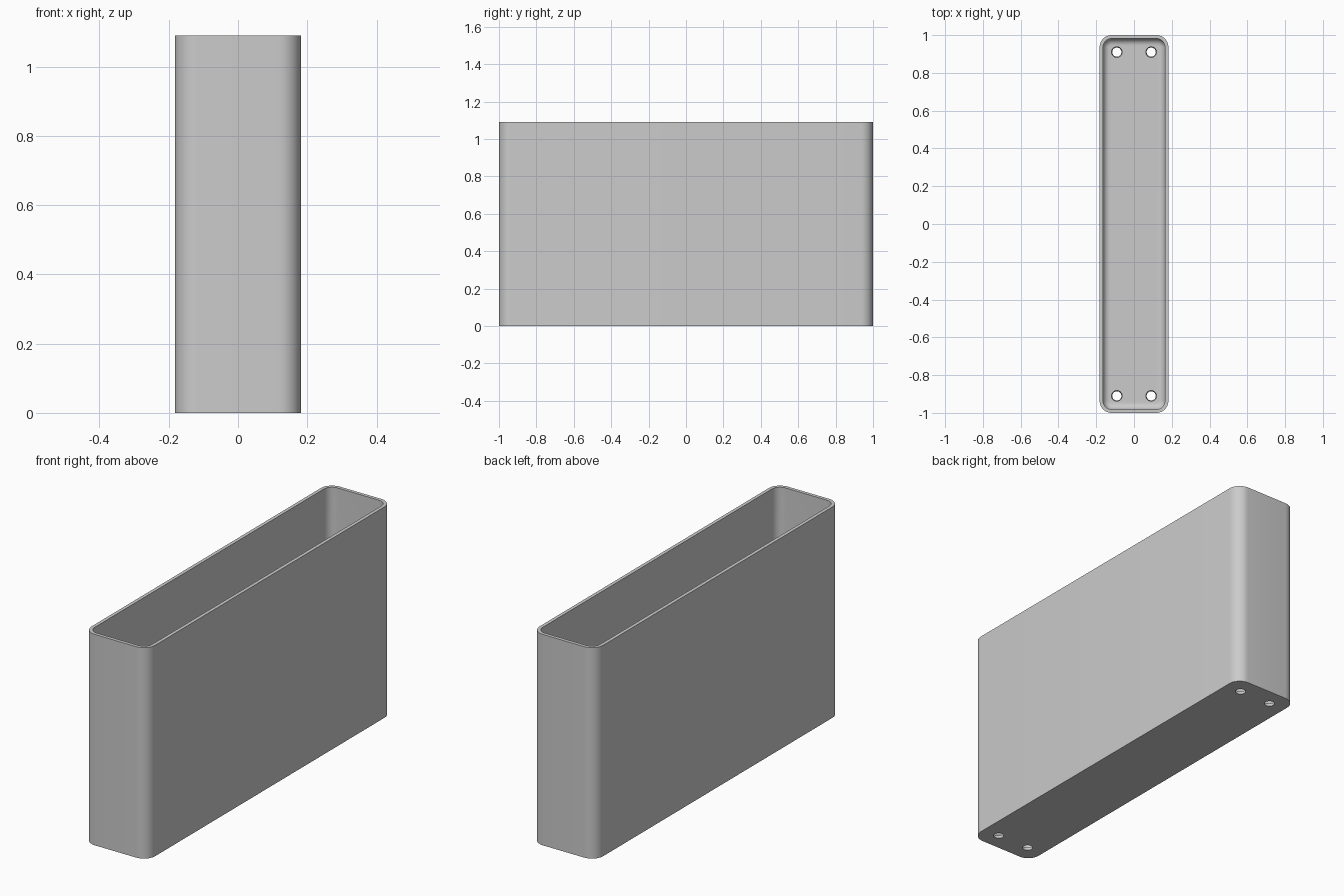
import bpy
import bmesh
from math import sin, cos, pi

if "Cube" in bpy.data.objects:
    bpy.data.objects.remove(bpy.data.objects["Cube"])

HALF_X, HALF_Y, HEIGHT = 0.182, 1.0, 1.09
RADIUS, WALL, FLOOR, FILLET = 0.064, 0.018, 0.018, 0.036
STEPS = 10

grey = bpy.data.materials.new("light grey")
grey.use_nodes = True
colour = (0.6, 0.6, 0.6, 1)
grey.diffuse_color = colour
grey.node_tree.nodes["Principled BSDF"].inputs["Base Color"].default_value = colour


def ring(bm, inset, z):
    """Rounded rectangle of vertices, shrunk by inset."""
    r = max(RADIUS - inset, 0.004)
    cx, cy = HALF_X - inset - r, HALF_Y - inset - r
    verts = []
    for i, (sx, sy) in enumerate(((1, 1), (-1, 1), (-1, -1), (1, -1))):
        for k in range(STEPS + 1):
            a = (i + k / STEPS) * pi / 2
            verts.append(bm.verts.new((sx * cx + r * cos(a), sy * cy + r * sin(a), z)))
    return verts


# Open bin: outer wall, rim, inner wall and filleted floor
bm = bmesh.new()
levels = [(0, 0), (0, HEIGHT), (WALL, HEIGHT)]
for k in range(9):
    a = k / 8 * pi / 2
    levels.append((WALL + FILLET * (1 - cos(a)), FLOOR + FILLET * (1 - sin(a))))
rings = [ring(bm, inset, z) for inset, z in levels]
for low, high in zip(rings, rings[1:]):
    for i in range(len(low)):
        j = (i + 1) % len(low)
        bm.faces.new((low[i], low[j], high[j], high[i]))
bm.faces.new(list(reversed(rings[0])))
bm.faces.new(rings[-1])
bmesh.ops.recalc_face_normals(bm, faces=bm.faces)
mesh = bpy.data.meshes.new("bin_body")
bm.to_mesh(mesh)
bm.free()
body = bpy.data.objects.new("bin_body", mesh)
bpy.context.collection.objects.link(body)
mesh.materials.append(grey)

# Four countersunk drain holes through the floor
bm = bmesh.new()
for x in (-0.091, 0.091):
    for y in (-0.91, 0.91):
        made = bmesh.ops.create_cone(bm, cap_ends=True, segments=32,
                                     radius1=0.020, radius2=0.033, depth=3 * FLOOR)
        bmesh.ops.translate(bm, verts=made["verts"], vec=(x, y, FLOOR / 2))
cut_mesh = bpy.data.meshes.new("hole_cutter")
bm.to_mesh(cut_mesh)
bm.free()
cut_mesh.materials.append(grey)
cutter = bpy.data.objects.new("hole_cutter", cut_mesh)
cutter.hide_render = True
bpy.context.collection.objects.link(cutter)

holes = body.modifiers.new("drain_holes", "BOOLEAN")
holes.operation = "DIFFERENCE"
holes.solver = "EXACT"
holes.object = cutter
bpy.ops.object.select_all(action="DESELECT")
bpy.context.view_layer.objects.active = body
body.select_set(True)
bpy.ops.object.modifier_apply(modifier=holes.name)
bpy.data.objects.remove(cutter)
bpy.ops.object.shade_smooth_by_angle(angle=pi / 6)
